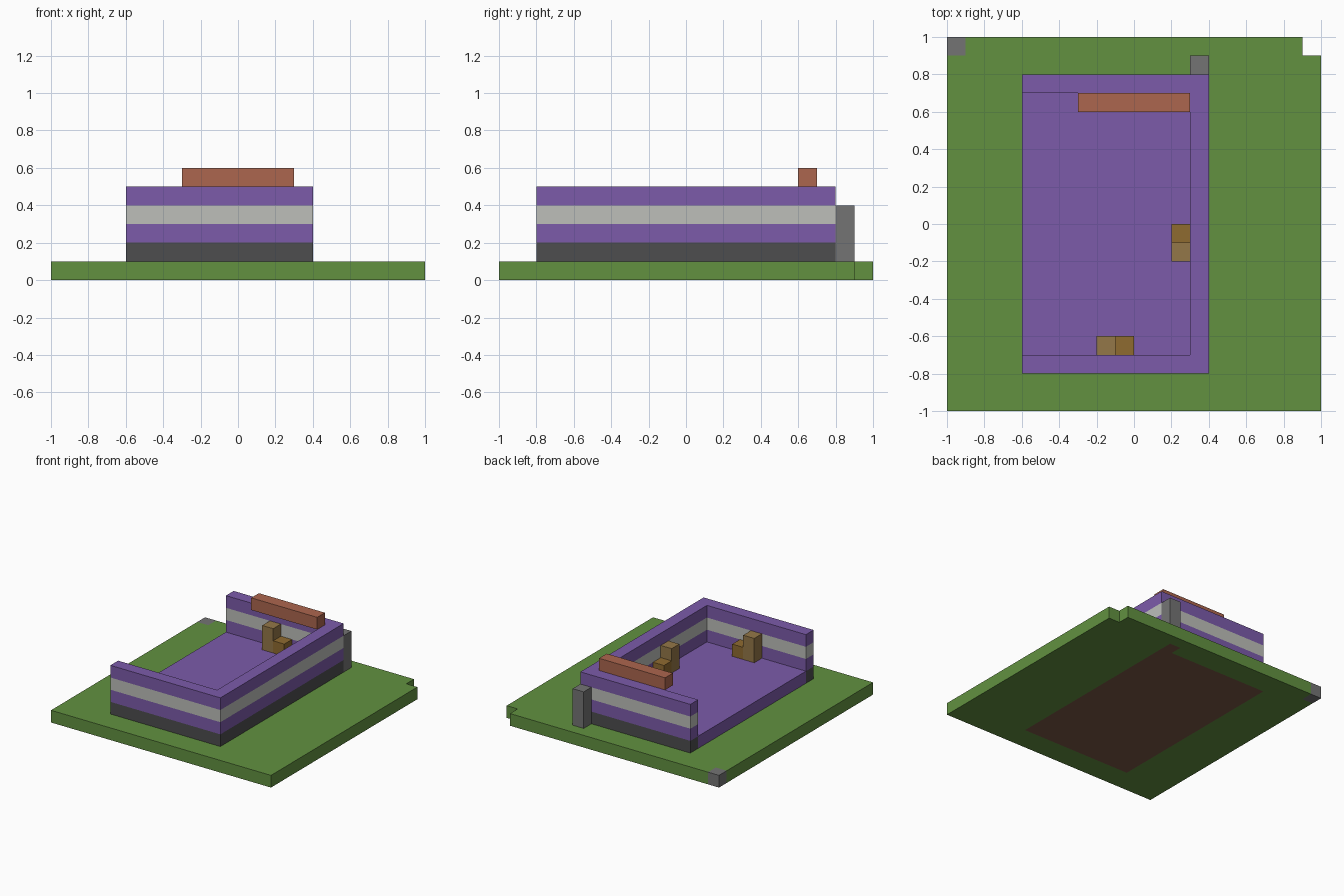
import bpy, bmesh

cube = bpy.data.objects.get("Cube")
if cube:
    bpy.data.objects.remove(cube, do_unlink=True)


def material(name, r, g, b):
    # 0-255 display colour converted to linear
    lin = [((c / 255 + 0.055) / 1.055) ** 2.4 for c in (r, g, b)] + [1]
    m = bpy.data.materials.new(name)
    m.use_nodes = True
    m.diffuse_color = lin
    m.node_tree.nodes["Principled BSDF"].inputs["Base Color"].default_value = lin
    return m


GRASS = material("grass green", 98, 145, 64)
STONE = material("stone grey", 116, 116, 116)
EARTH = material("earth brown", 124, 88, 70)
DARK = material("dark footing", 77, 77, 79)
PURPLE = material("purple", 124, 91, 170)
PALE = material("pale grey", 189, 191, 186)
BRICK = material("brick red", 172, 102, 78)
WOOD_SEAT = material("seat wood", 143, 107, 48)
WOOD_BACK = material("backrest wood", 148, 119, 72)


def finish(name, bm, mats):
    bmesh.ops.recalc_face_normals(bm, faces=bm.faces)
    mesh = bpy.data.meshes.new(name)
    bm.to_mesh(mesh)
    bm.free()
    for m in mats:
        mesh.materials.append(m)
    ob = bpy.data.objects.new(name, mesh)
    bpy.context.collection.objects.link(ob)
    return ob


def prism(name, outline, z0, step, mats):
    """Stand an outline up in equal layers, one material per layer."""
    bm = bmesh.new()
    n = len(outline)
    rings = [[bm.verts.new((x, y, z0 + step * i)) for x, y in outline]
             for i in range(len(mats) + 1)]
    bm.faces.new(rings[0])
    bm.faces.new(rings[-1]).material_index = len(mats) - 1
    for i in range(len(mats)):
        for j in range(n):
            k = (j + 1) % n
            f = bm.faces.new((rings[i][j], rings[i][k], rings[i + 1][k], rings[i + 1][j]))
            f.material_index = i
    return finish(name, bm, mats)


def block(name, x0, x1, y0, y1, z0, z1, mat):
    return prism(name, [(x0, y0), (x1, y0), (x1, y1), (x0, y1)], z0, z1 - z0, [mat])


# Ground slab: lawn, stone corner, earth under the building, one missing corner
bm = bmesh.new()
bmesh.ops.create_grid(bm, x_segments=20, y_segments=20, size=1)
notch = [f for f in bm.faces if min(f.calc_center_median().xy) > 0.9]
bmesh.ops.delete(bm, geom=notch, context='FACES')
for f in bm.faces:
    x, y, _ = f.calc_center_median()
    under_walls = -0.6 < x < 0.4 and abs(y) < 0.8
    under_post = 0.3 < x < 0.4 and 0.8 < y < 0.9
    if under_walls or under_post:
        f.material_index = 2
    elif x < -0.9 and y > 0.9:
        f.material_index = 1
top = bmesh.ops.extrude_face_region(bm, geom=bm.faces[:], use_keep_orig=True)["geom"]
bmesh.ops.translate(bm, vec=(0, 0, 0.1),
                    verts=[v for v in top if isinstance(v, bmesh.types.BMVert)])
for f in bm.faces:
    x, y, z = f.calc_center_median()
    if 0.01 < z < 0.09:
        f.material_index = int(x < -0.9 and y > 0.9)
bmesh.ops.dissolve_limit(bm, angle_limit=0.01, verts=bm.verts, edges=bm.edges,
                         delimit={'MATERIAL'})
finish("ground", bm, [GRASS, STONE, EARTH])

# Three banded walls, open on one side
walls = [(-0.6, -0.8), (0.4, -0.8), (0.4, 0.8), (-0.6, 0.8),
         (-0.6, 0.7), (0.3, 0.7), (0.3, -0.7), (-0.6, -0.7)]
prism("walls", walls, 0.1, 0.1, [DARK, PURPLE, PALE, PURPLE])

# Floor, outside post and overhead beam
block("floor", -0.6, 0.3, -0.7, 0.7, 0.1, 0.2, PURPLE)
block("post", 0.3, 0.4, 0.8, 0.9, 0.1, 0.4, STONE)
block("beam", -0.3, 0.3, 0.6, 0.7, 0.5, 0.6, BRICK)


# Chairs: a tall backrest cell beside a low seat cell
def chair(name, x, y, dx, dy):
    block(name + "_backrest", x, x + 0.1, y, y + 0.1, 0.2, 0.4, WOOD_BACK)
    sx, sy = x + dx, y + dy
    block(name + "_seat", sx, sx + 0.1, sy, sy + 0.1, 0.2, 0.3, WOOD_SEAT)


chair("front_chair", -0.2, -0.7, 0.1, 0)
chair("back_chair", -0.2, 0.6, 0.1, 0)
chair("side_chair", 0.2, -0.2, 0, 0.1)
